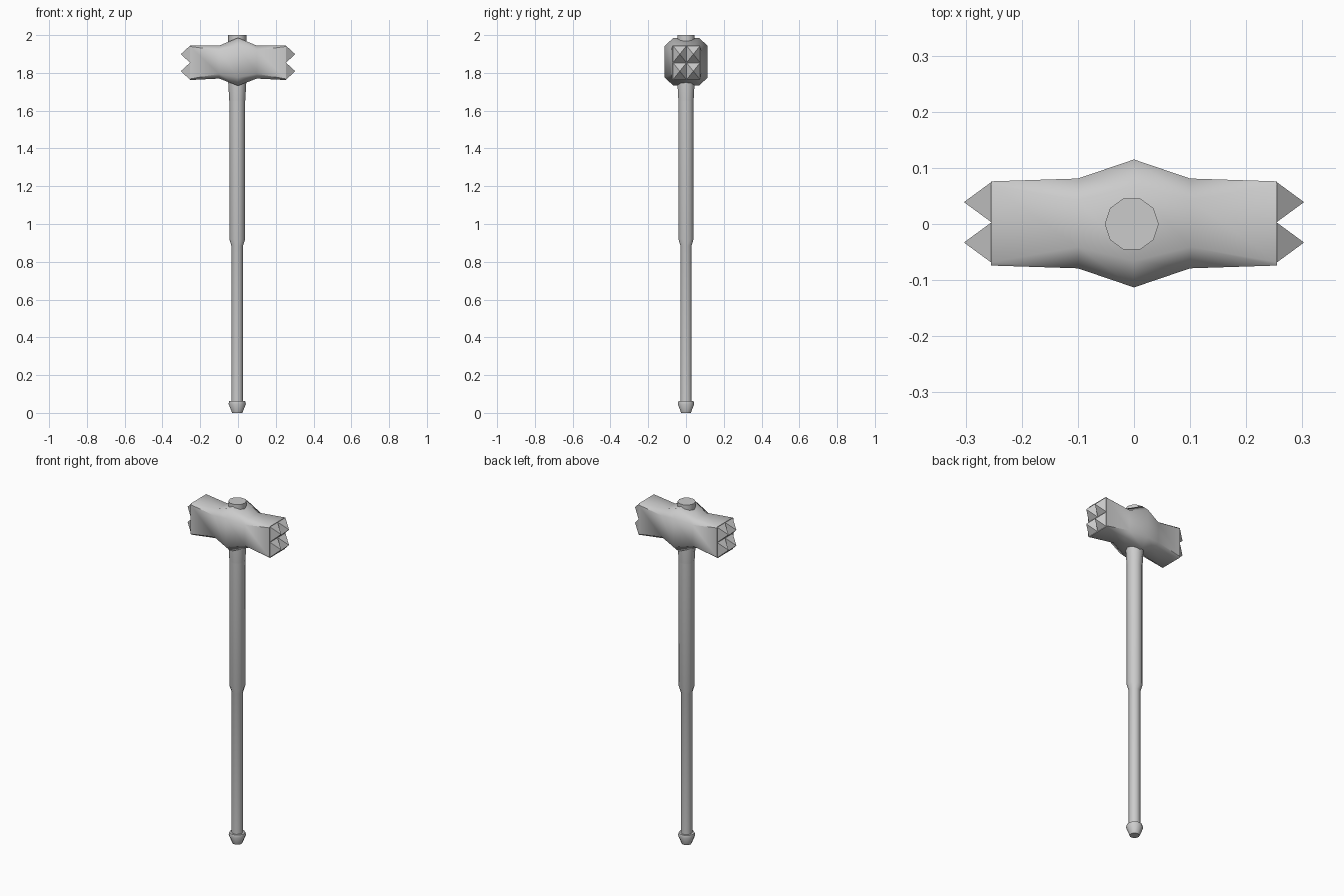
import bpy, bmesh
from math import pi, cos, sin, radians

if "Cube" in bpy.data.objects:
    bpy.data.objects.remove(bpy.data.objects["Cube"])


def finish(bm, name, angle):
    bmesh.ops.recalc_face_normals(bm, faces=bm.faces)
    mesh = bpy.data.meshes.new(name)
    bm.to_mesh(mesh)
    bm.free()
    obj = bpy.data.objects.new(name, mesh)
    bpy.context.collection.objects.link(obj)
    bpy.ops.object.select_all(action='DESELECT')
    obj.select_set(True)
    bpy.context.view_layer.objects.active = obj
    bpy.ops.object.shade_smooth_by_angle(angle=radians(angle))
    return obj


def loft(bm, loops):
    """Skin a list of equal-length point loops and cap both ends."""
    rings = [[bm.verts.new(p) for p in loop] for loop in loops]
    for a, b in zip(rings, rings[1:]):
        for i in range(len(a)):
            j = (i + 1) % len(a)
            bm.faces.new((a[i], a[j], b[j], b[i]))
    bm.faces.new(rings[0])
    bm.faces.new(rings[-1])


def turned(name, profile, cx=-0.004, sides=10):
    bm = bmesh.new()
    loft(bm, [[(cx + r * cos(2 * pi * i / sides), r * sin(2 * pi * i / sides), z)
               for i in range(sides)] for r, z in profile])
    return finish(bm, name, 40)


# Shaft: thin grip, stepped thicker upper half, wider socket through the head
turned("handle", [(0.031, 0.04), (0.031, 0.885), (0.042, 0.92), (0.042, 1.65),
                  (0.0425, 1.655), (0.048, 1.75), (0.048, 2.0)])

# Tapered cap at the foot of the shaft
turned("pommel", [(0.027, 0.0), (0.046, 0.047), (0.042, 0.063)])


def section(x, cz, y_out, z_in, y_in, z_out):
    """Chamfered rectangle across the head at position x."""
    quarter = [(y_out, z_in), (y_in, z_out)]
    pts = quarter + [(-y, z) for y, z in quarter[::-1]]
    pts += [(-y, -z) for y, z in pts]
    return [(x, y + 0.001, cz + z) for y, z in pts]


# Head: bulging octagonal middle, squarer striking ends
end = (1.854, 0.075, 0.086, 0.069, 0.092)
waist = (1.857, 0.080, 0.062, 0.042, 0.087)
middle = (1.859, 0.114, 0.084, 0.067, 0.127)
bm = bmesh.new()
loft(bm, [section(-0.255, *end), section(-0.10, *waist), section(0, *middle),
          section(0.10, *waist), section(0.255, *end)])
finish(bm, "hammer_head", 48)

# Four pyramid spikes on each striking face
bm = bmesh.new()
cy, cz, hy, hz = 0.003, 1.854, 0.036, 0.045
for sx in (-1, 1):
    for sy in (-1, 1):
        for sz in (-1, 1):
            y, z = cy + sy * hy, cz + sz * hz
            base = [bm.verts.new((sx * 0.254, y + a * hy, z + b * hz))
                    for a, b in ((-1, -1), (1, -1), (1, 1), (-1, 1))]
            tip = bm.verts.new((sx * 0.303, y, z))
            bm.faces.new(base)
            for i in range(4):
                bm.faces.new((base[i], base[(i + 1) % 4], tip))
finish(bm, "spikes", 30)
